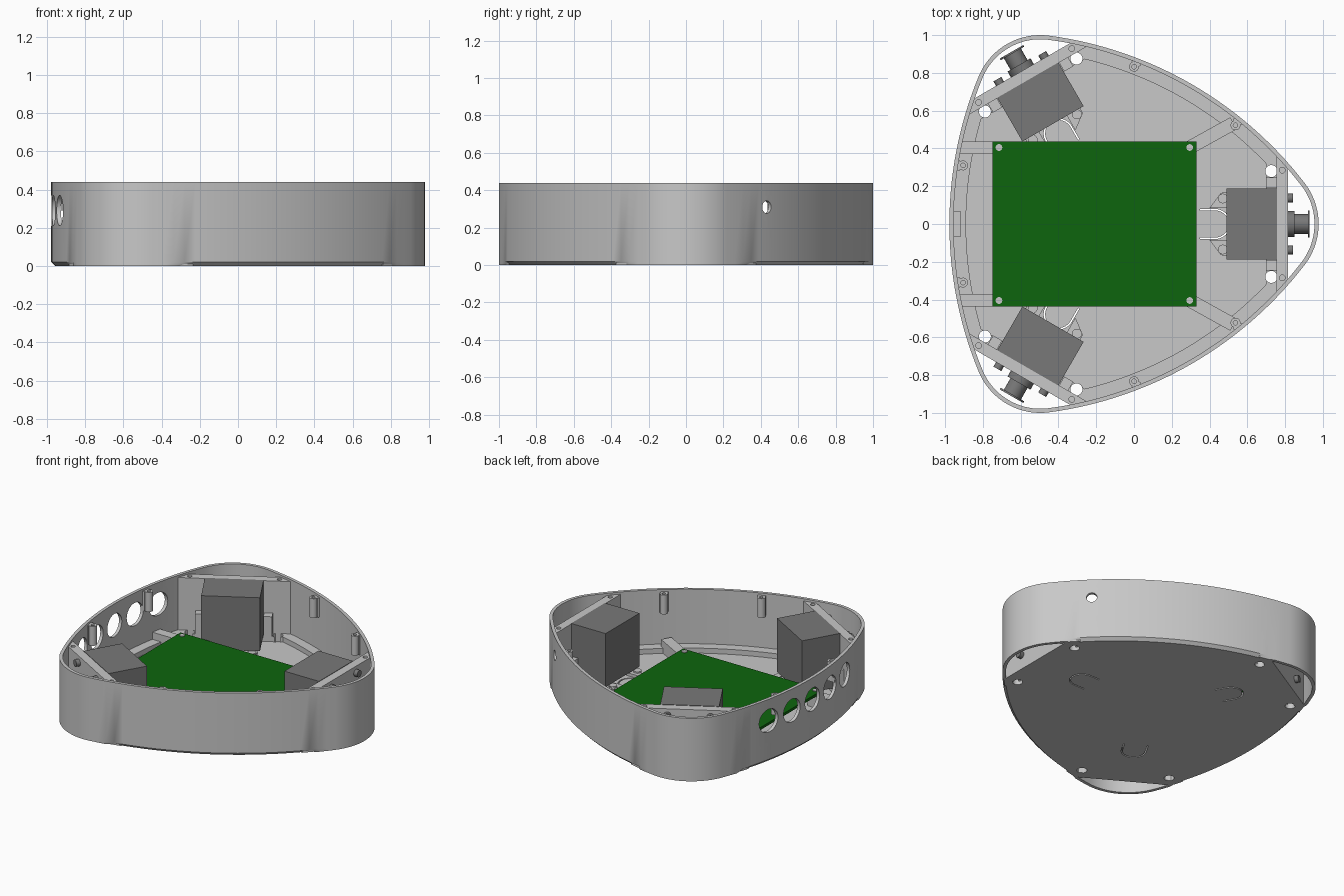
import bpy, bmesh
from math import sin, cos, pi, radians, atan2, hypot, sqrt
from mathutils import Matrix, Vector

if "Cube" in bpy.data.objects:
    bpy.data.objects.remove(bpy.data.objects["Cube"])

CX = -0.1225                     # centre of the threefold symmetry
CORNER, R_CORNER, SIDE = 0.746, 0.354, 0.855
CENTRE_OFF = 1.193               # offset of the side arc centres
TOP, WALL, FLOOR = 0.44, 0.022, 0.025
TURNS = {"left": 0, "back_right": 2 * pi / 3, "front_right": -2 * pi / 3}
made = []


def material(name, rgb):
    m = bpy.data.materials.new(name)
    m.use_nodes = True
    m.diffuse_color = (*rgb, 1)
    m.node_tree.nodes["Principled BSDF"].inputs["Base Color"].default_value = (*rgb, 1)
    return m


SHELL = material("light grey plastic", (0.58, 0.58, 0.58))
MOTOR = material("dark grey motor", (0.19, 0.19, 0.19))
GREEN = material("board green", (0.004, 0.13, 0.004))


def finish(name, bm, mat, M=None):
    bmesh.ops.recalc_face_normals(bm, faces=bm.faces)
    me = bpy.data.meshes.new(name)
    bm.to_mesh(me)
    bm.free()
    if M:
        me.transform(M)
    me.materials.append(mat)
    ob = bpy.data.objects.new(name, me)
    bpy.context.collection.objects.link(ob)
    made.append(ob)
    return ob


def prism(name, pts, z0, z1, mat=SHELL, M=None):
    bm = bmesh.new()
    low, high = [[bm.verts.new((x, y, z)) for x, y in pts] for z in (z0, z1)]
    bm.faces.new(low)
    bm.faces.new(high)
    for i in range(len(pts)):
        bm.faces.new((low[i - 1], low[i], high[i], high[i - 1]))
    return finish(name, bm, mat, M)


def box(name, xs, ys, z0, z1, mat=SHELL, M=None):
    (a, b), (c, d) = xs, ys
    return prism(name, [(a, c), (b, c), (b, d), (a, d)], z0, z1, mat, M)


def rod(name, start, end, r, mat=SHELL, M=None, n=24):
    a, b = Vector(start), Vector(end)
    bm = bmesh.new()
    place = Matrix.Translation((a + b) / 2) @ (b - a).to_track_quat('Z', 'Y').to_matrix().to_4x4()
    bmesh.ops.create_cone(bm, cap_ends=True, segments=n, radius1=r, radius2=r,
                          depth=(b - a).length, matrix=place)
    return finish(name, bm, mat, M)


def turn(a):
    about = Matrix.Translation((CX, 0, 0))
    return about @ Matrix.Rotation(a, 4, 'Z') @ about.inverted()


def cut(ob, cutters):
    for c in cutters:
        c.hide_render = True
        mod = ob.modifiers.new("cut", 'BOOLEAN')
        mod.operation, mod.solver, mod.object = 'DIFFERENCE', 'EXACT', c
    deps = bpy.context.evaluated_depsgraph_get()
    ob.data = bpy.data.meshes.new_from_object(ob.evaluated_get(deps))
    ob.modifiers.clear()
    for c in cutters:
        made.remove(c)
        bpy.data.objects.remove(c)


def outline(inset):
    """Rounded triangle made of three corner arcs and three wide side arcs."""
    half = atan2(CORNER * sin(pi / 3), CENTRE_OFF + CORNER / 2)
    pts = []
    for k in range(3):
        a = k * 2 * pi / 3
        arcs = ((a, CORNER, R_CORNER - inset, pi / 3 - half, 24),
                (a + pi / 3, -CENTRE_OFF, SIDE + CENTRE_OFF - inset, half, 28))
        for mid, dist, r, spread, n in arcs:
            for i in range(n):
                t = mid - spread + 2 * spread * i / n
                pts.append((CX + dist * cos(mid) + r * cos(t), dist * sin(mid) + r * sin(t)))
    return pts


def clip(pts, ang, d, keep=1):
    """Keep the part of a polygon on one side of a chord."""
    f = lambda p: keep * ((p[0] - CX) * cos(ang) + p[1] * sin(ang) - d)
    out = []
    for p, q in zip(pts[-1:] + pts[:-1], pts):
        if (f(p) > 0) != (f(q) > 0):
            t = f(p) / (f(p) - f(q))
            out.append((p[0] + t * (q[0] - p[0]), p[1] + t * (q[1] - p[1])))
        if f(q) <= 0:
            out.append(q)
    return out


def trimmed(inset, d):
    pts = outline(inset)
    for a in TURNS.values():
        pts = clip(pts, a, d)
    return pts


# Outer wall: tapered foot along the sides, straight at the corners
outer, inner, foot = outline(0), outline(WALL), outline(0.02)
reach = lambda p: max((p[0] - CX) * cos(a) + p[1] * sin(a) for a in TURNS.values())
foot = [o if reach(o) > 0.93 else f for o, f in zip(outer, foot)]
bm = bmesh.new()
loops = [[bm.verts.new((x, y, z)) for x, y in pts]
         for pts, z in ((foot, 0), (outer, 0.02), (outer, TOP), (inner, TOP), (inner, 0))]
for j in range(5):
    for i in range(len(outer)):
        A, B = loops[j - 1], loops[j]
        bm.faces.new((A[i - 1], A[i], B[i], B[i - 1]))
wall = finish("outer_wall", bm, SHELL)
ports = [rod("port_cutter", (-1.2, y * 0.21, 0.29), (-0.8, y * 0.21, 0.29), 0.08, n=32)
         for y in range(-2, 3)]
ports.append(rod("cable_cutter", (0.6, 0.32, 0.31), (0.82, 0.54, 0.31), 0.034))
cut(wall, ports)

# Floor with raised rim, drilled holes and U-shaped slits
floor = prism("floor", trimmed(0.0202, 0.9), 0, 0.06)
cutters = [prism("recess_cutter", trimmed(0.088, 0.825), FLOOR, 0.2)]
for a in TURNS.values():
    M = turn(a)
    for s in (-1, 1):
        cutters.append(rod("hole_cutter", (0.727, s * 0.28, -0.1), (0.727, s * 0.28, 0.2), 0.032, M=M))
    arc = [(0.43 + r * cos(t), r * sin(t)) for r, sign in ((0.08, 1), (0.072, -1))
           for t in [sign * radians(-90 + 15 * i) for i in range(13)]]
    slit = [(0.35, -0.08)] + arc[:13] + [(0.35, 0.08), (0.35, 0.072)] + arc[13:] + [(0.35, -0.072)]
    cutters.append(prism("slit_cutter", slit, -0.1, 0.2, M=M))
cut(floor, cutters)

# Motor mounts, one per corner
for side, a in TURNS.items():
    M = turn(a)
    strip = clip(clip(outline(0.01), a, 0.937), a, 0.877, -1)
    panel = prism(side + "_mount_panel", strip, 0, 0.425)
    cut(panel, [rod("screw_cutter", (0.785, s * 0.285, 0.3), (0.785, s * 0.285, 0.6), 0.015, M=M)
                for s in (-1, 1)])
    box(side + "_motor", (0.49, 0.757), (-0.187, 0.187), 0.055, 0.428, MOTOR, M)
    # Spool on the motor shaft
    for part, x0, x1, r in (("hub", 0.80, 0.85, 0.07), ("drum", 0.85, 0.92, 0.052),
                            ("flange", 0.92, 0.93, 0.072)):
        rod(side + "_spool_" + part, (x0, 0, 0.24), (x1, 0, 0.24), r, MOTOR, M)
    for s in (-1, 1):
        for z in (0.10, 0.38):
            rod(side + "_bolt", (0.80, s * 0.137, z), (0.842, s * 0.137, z), 0.024, MOTOR, M, 16)
        box(side + "_motor_cheek", (0.70, 0.76), sorted((s * 0.19, s * 0.245)), 0.05, 0.2, SHELL, M)
        # Cradle feet under the motor
        rod(side + "_cradle_post", (0.47, s * 0.135, 0.02), (0.47, s * 0.135, 0.055), 0.026, SHELL, M, 16)
        prism(side + "_cradle_rib", [(0.40, s * 0.085), (0.52, s * 0.085), (0.52, s * 0.17),
                                     (0.46, s * 0.165)], 0.02, 0.045, SHELL, M)

# Lid screw bosses, two per side wall
for a in TURNS.values():
    M = turn(a)
    for s in (-1, 1):
        y = s * 0.31
        boss = rod("lid_boss", (-0.905, y, 0.29), (-0.905, y, 0.425), 0.026, M=M)
        cut(boss, [rod("boss_cutter", (-0.905, y, 0.36), (-0.905, y, 0.6), 0.012, M=M, n=16)])
        box("lid_boss_web", (-0.948, -0.922), (y - 0.026, y + 0.026), 0.29, 0.425, SHELL, M)

# Circuit board, its support beams and screws
box("circuit_board", (-0.75, 0.33), (-0.437, 0.437), 0.11, 0.128, GREEN)
for s in (-1, 1):
    box("straight_beam", (-0.925, -0.68), sorted((s * 0.37, s * 0.437)), 0.02, 0.11)
    M = Matrix.Translation((0.295, s * 0.405, 0)) @ Matrix.Rotation(s * radians(29), 4, 'Z')
    box("angled_beam", (-0.03, 0.265), (-0.036, 0.036), 0.02, 0.11, SHELL, M)
    for x in (-0.715, 0.295):
        rod("board_screw", (x, s * 0.405, 0.1), (x, s * 0.405, 0.133), 0.018)
box("wall_tab", (-0.965, -0.915), (-0.065, 0.065), 0.02, 0.1)

# Smooth the curved faces
bpy.ops.object.select_all(action='DESELECT')
for ob in made:
    ob.select_set(True)
bpy.context.view_layer.objects.active = wall
bpy.ops.object.shade_smooth_by_angle(angle=radians(30))
